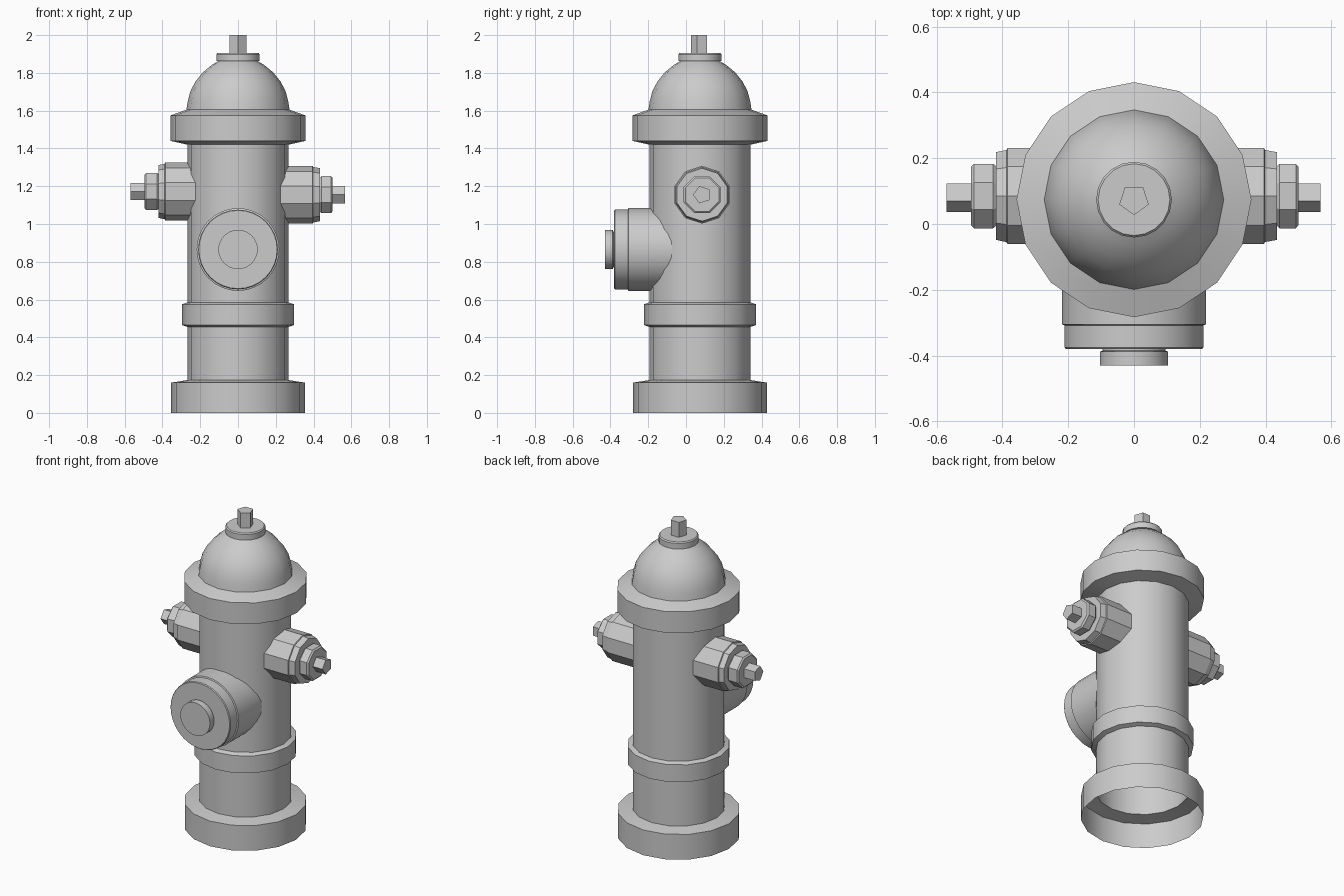
import bpy, bmesh, math
from mathutils import Vector

if "Cube" in bpy.data.objects:
    bpy.data.objects.remove(bpy.data.objects["Cube"])

X, Y, Z = Vector((1, 0, 0)), Vector((0, 1, 0)), Vector((0, 0, 1))
CY = 0.074  # y of the main vertical axis


def lathe(name, profile, sides, origin, u, v, phase=0.0, cap=True):
    """Revolve (radius, distance) points around the axis u x v; optional end cap."""
    axis = u.cross(v)
    bm = bmesh.new()
    rings = []
    for r, d in profile:
        ring = []
        for i in range(sides):
            a = math.radians(phase) + 2 * math.pi * i / sides
            ring.append(bm.verts.new(Vector(origin) + axis * d
                                     + u * r * math.cos(a) + v * r * math.sin(a)))
        rings.append(ring)
    for lo, hi in zip(rings, rings[1:]):
        for i in range(sides):
            j = (i + 1) % sides
            bm.faces.new((lo[i], lo[j], hi[j], hi[i]))
    if cap:
        bm.faces.new(rings[-1])
    mesh = bpy.data.meshes.new(name)
    bm.to_mesh(mesh)
    bm.free()
    ob = bpy.data.objects.new(name, mesh)
    bpy.context.collection.objects.link(ob)
    bpy.ops.object.select_all(action='DESELECT')
    ob.select_set(True)
    bpy.context.view_layer.objects.active = ob
    bpy.ops.object.shade_smooth_by_angle(angle=math.radians(28))
    return ob


# Hollow body with base flange, middle band and upper flange (open below)
lathe("body", [(.354, 0), (.354, .16), (.268, .174), (.268, .455), (.296, .465),
               (.296, .575), (.268, .585), (.268, 1.42), (.357, 1.44),
               (.357, 1.575), (.273, 1.605)],
      16, (0, CY, 0), X, Y, cap=False)

# Dome
lathe("bonnet", [(.273, 1.605), (.266, 1.65), (.252, 1.703), (.226, 1.753), (.187, 1.802),
                 (.14, 1.841), (.10, 1.865)],
      16, (0, CY, 0), X, Y)

# Disc and pentagonal operating nut on top
lathe("top_disc", [(.10, 1.862), (.115, 1.862), (.115, 1.898), (.109, 1.905)],
      20, (0, CY, 0), X, Y)
lathe("top_nut", [(.047, 1.9), (.047, 2.0)], 5, (0, CY, 0), X, Y, phase=-90)

# Large front outlet
front = (0, 0, .865)
lathe("front_outlet", [(.219, .06), (.219, .305), (.211, .308), (.211, .375), (.207, .38)],
      32, front, X, Z)
lathe("front_cap_boss", [(.095, .375), (.095, .385), (.104, .388), (.104, .43)],
      32, front, X, Z)

# Side outlets: barrel, octagonal nut, pentagonal pin
for side, sx, z, s in (("right", 1, 1.155, 0.0), ("left", -1, 1.172, 0.0)):
    end, nut, tip, pin = (.395, .435, .50, .567) if sx > 0 else (.385, .42, .495, .57)
    o, u = (0, .085, z), Y * sx
    phase = 180 if sx > 0 else 0
    lathe(side + "_barrel", [(.153, .2), (.153, end), (.147, end + .003), (.14, nut)],
          10, o, u, Z, phase=18)
    lathe(side + "_nut", [(.094, nut - .005), (.106, nut + .008), (.106, tip - .008), (.096, tip)],
          8, o, u, Z, phase=22.5)
    lathe(side + "_pin", [(.048, tip - .005), (.048, pin)], 5, o, u, Z, phase=phase)
